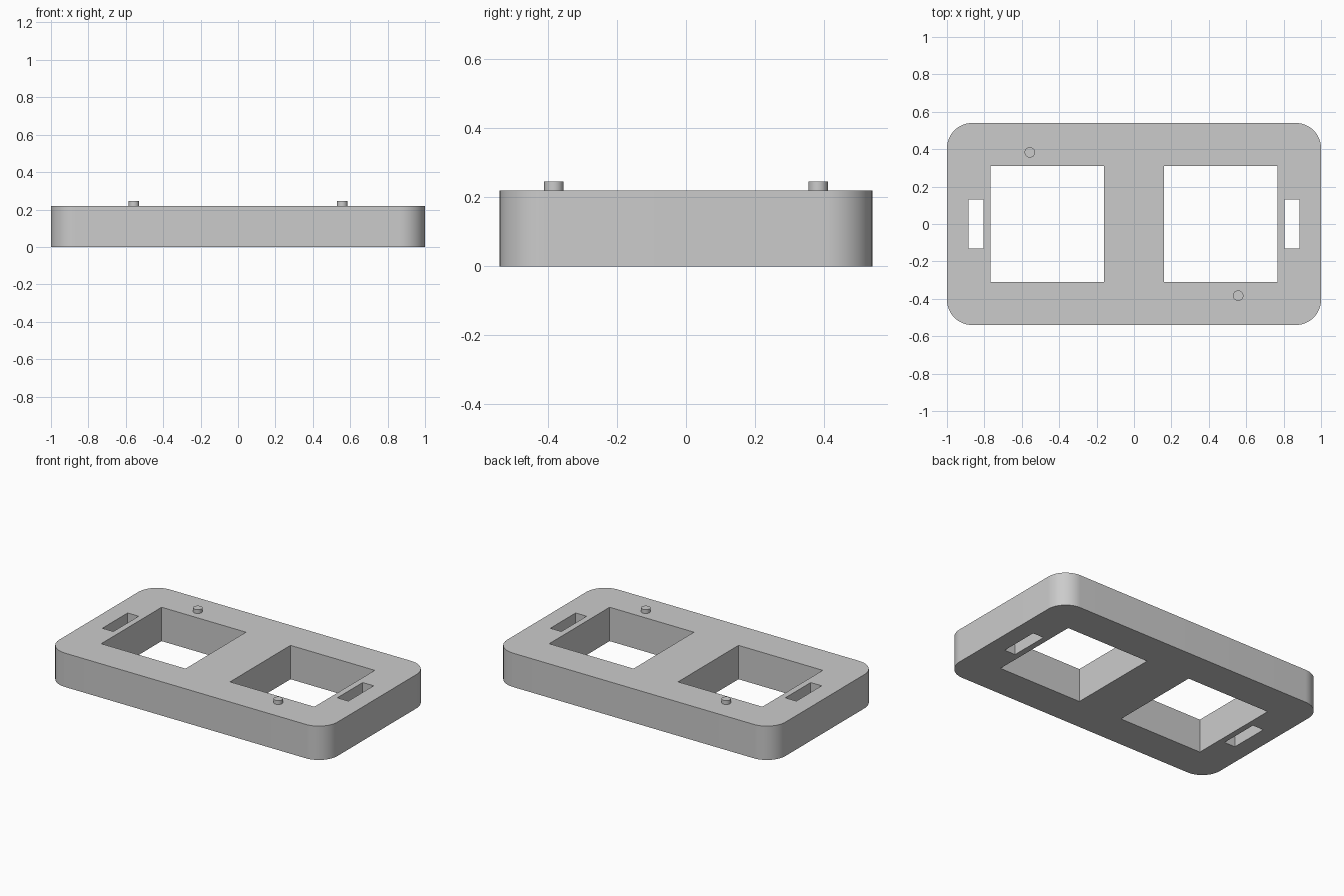
import bpy, math

if "Cube" in bpy.data.objects:
    bpy.data.objects.remove(bpy.data.objects["Cube"])

HEIGHT = 0.22

grey = bpy.data.materials.new("light grey")
grey.diffuse_color = (0.6, 0.6, 0.6, 1)
grey.use_nodes = True
grey.node_tree.nodes["Principled BSDF"].inputs["Base Color"].default_value = grey.diffuse_color


def rectangle(x0, x1, y0, y1):
    return [(x0, y0), (x1, y0), (x1, y1), (x0, y1)]


def rounded_rectangle(hx, hy, r, steps=16):
    points = []
    for i, (sx, sy) in enumerate([(1, 1), (-1, 1), (-1, -1), (1, -1)]):
        for k in range(steps + 1):
            a = math.pi / 2 * (i + k / steps)
            points.append((sx * (hx - r) + r * math.cos(a),
                           sy * (hy - r) + r * math.sin(a)))
    return points


def smooth(obj):
    bpy.ops.object.select_all(action='DESELECT')
    obj.select_set(True)
    bpy.context.view_layer.objects.active = obj
    bpy.ops.object.shade_smooth_by_angle(angle=math.radians(30))


def extruded_plate(name, outlines, height):
    """Filled 2D outlines (inner ones become holes), extruded up from z = 0."""
    curve = bpy.data.curves.new(name, 'CURVE')
    curve.dimensions = '2D'
    curve.fill_mode = 'BOTH'
    curve.extrude = height / 2
    for outline in outlines:
        spline = curve.splines.new('POLY')
        spline.points.add(len(outline) - 1)
        for point, (x, y) in zip(spline.points, outline):
            point.co = (x, y, 0, 1)
        spline.use_cyclic_u = True
    obj = bpy.data.objects.new(name, curve)
    bpy.context.collection.objects.link(obj)
    obj.location.z = height / 2
    bpy.ops.object.select_all(action='DESELECT')
    obj.select_set(True)
    bpy.context.view_layer.objects.active = obj
    bpy.ops.object.convert(target='MESH')
    obj = bpy.context.object
    # join the caps to the walls
    bpy.ops.object.mode_set(mode='EDIT')
    bpy.ops.mesh.select_all(action='SELECT')
    bpy.ops.mesh.remove_doubles(threshold=0.0001)
    bpy.ops.mesh.normals_make_consistent(inside=False)
    bpy.ops.object.mode_set(mode='OBJECT')
    obj.data.materials.clear()
    obj.data.materials.append(grey)
    smooth(obj)
    return obj


# Plate with two large windows and two narrow end slots
outlines = [rounded_rectangle(1.0, 0.54, 0.135)]
for s in (-1, 1):
    outlines.append(rectangle(*sorted((s * 0.16, s * 0.766)), -0.31, 0.31))
    outlines.append(rectangle(*sorted((s * 0.805, s * 0.884)), -0.13, 0.13))
extruded_plate("frame_plate", outlines, HEIGHT)

# Locating pegs on opposite corners
for name, s in (("back_left_peg", -1), ("front_right_peg", 1)):
    bpy.ops.mesh.primitive_cylinder_add(
        vertices=32, radius=0.028, depth=0.045,
        location=(s * 0.557, -s * 0.383, HEIGHT + 0.0025))
    peg = bpy.context.object
    peg.name = name
    peg.data.materials.append(grey)
    smooth(peg)
